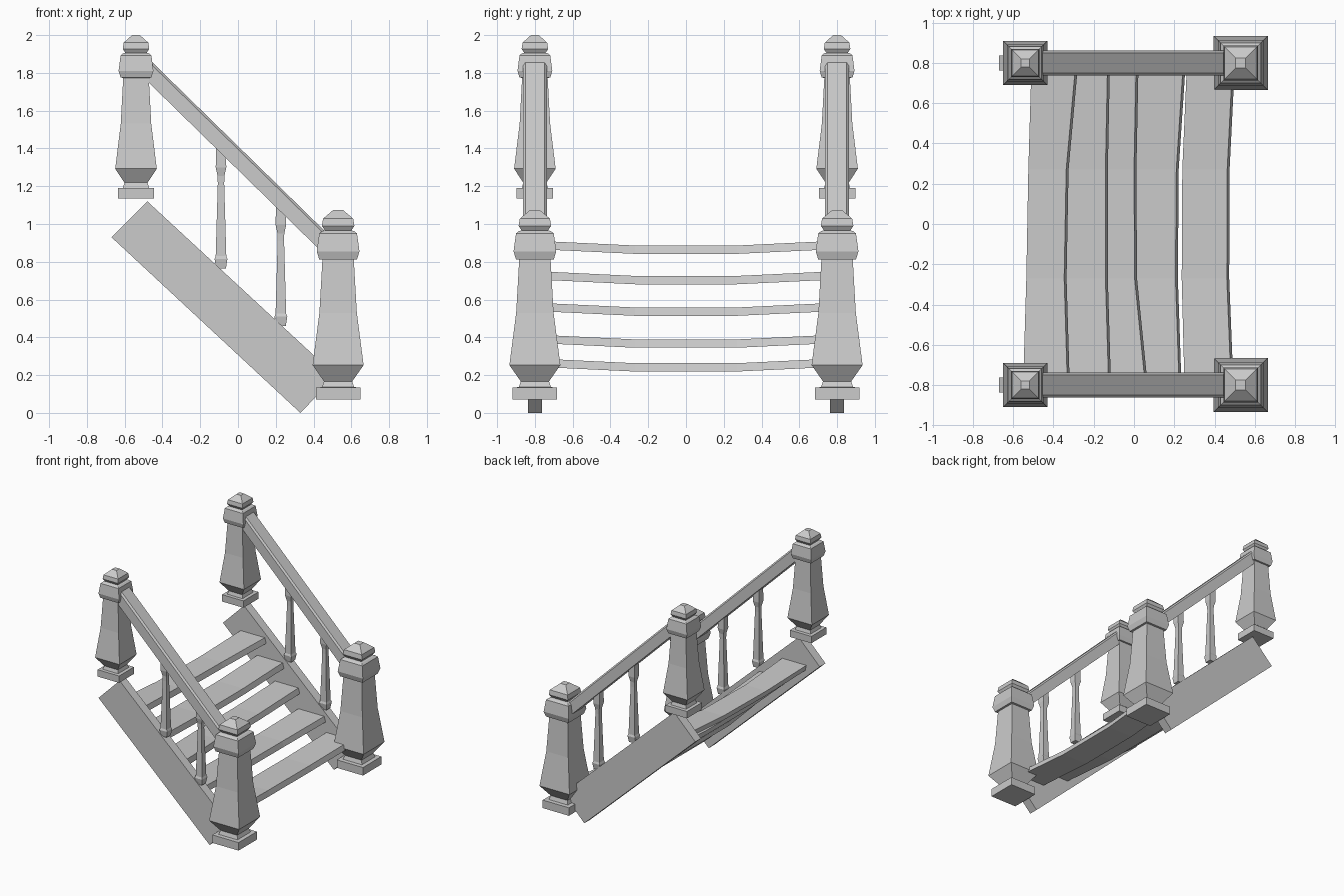
import bpy, bmesh
from mathutils import Vector

if "Cube" in bpy.data.objects:
    bpy.data.objects.remove(bpy.data.objects["Cube"])


def make_object(name, bm):
    bmesh.ops.recalc_face_normals(bm, faces=bm.faces)
    mesh = bpy.data.meshes.new(name)
    bm.to_mesh(mesh)
    bm.free()
    obj = bpy.data.objects.new(name, mesh)
    bpy.context.collection.objects.link(obj)
    return obj


def loft(name, rings):
    """Skin a list of equal-length point rings and cap both ends."""
    bm = bmesh.new()
    rows = [[bm.verts.new(p) for p in ring] for ring in rings]
    n = len(rows[0])
    for a, b in zip(rows, rows[1:]):
        for i in range(n):
            j = (i + 1) % n
            bm.faces.new((a[i], a[j], b[j], b[i]))
    bm.faces.new(rows[0][::-1])
    bm.faces.new(rows[-1])
    return make_object(name, bm)


def square_turning(name, x, y, profile):
    """Square-section post from (half width, height) pairs."""
    corners = ((-1, -1), (1, -1), (1, 1), (-1, 1))
    return loft(name, [[(x + r * cx, y + r * cy, z) for cx, cy in corners]
                       for r, z in profile])


# Newel post: half width, height above its foot
POST = [(.118, 0), (.118, .065), (.085, .066), (.075, .097), (.135, .183),
        (.099, .46), (.083, .742), (.1, .743), (.113, .785), (.1, .88),
        (.085, .892), (.07, .896), (.086, .92), (.08, .958), (.025, 1.005)]

# Baluster: half width, height above its foot
BALUSTER = [(.026, 0), (.034, .05), (.028, .065), (.017, .45), (.018, .49),
            (.028, .535), (.026, .64)]

# Stringer outline in x, z
STRINGER = [(-.67, .93), (.33, 0), (.52, .195), (-.48, 1.12)]

for side, y in (("front", -.8), ("back", .8)):
    # Newel posts: a large one at the foot, a smaller one at the head
    square_turning(f"{side}_lower_post", .53, y, [(r, .07 + z) for r, z in POST])
    square_turning(f"{side}_upper_post", -.54, y,
                   [(r * .815, 1.135 + z * .861) for r, z in POST])

    # Sloping side board
    loft(f"{side}_stringer", [[(x, y + d, z) for x, z in STRINGER]
                              for d in (-.037, .037)])

    # Handrail with narrow chamfers along its upper edges
    section = [(-.063, -.045), (.063, -.045), (.063, .033),
               (.05, .045), (-.05, .045), (-.063, .033)]
    ends = [Vector((-.52, y, 1.858)), Vector((.5, y, .86))]
    run = (ends[1] - ends[0]).normalized()
    up = Vector((-run.z, 0, run.x))
    loft(f"{side}_handrail", [[e + up * v + Vector((0, u, 0)) for u, v in section]
                              for e in ends])

    # Balusters between side board and handrail
    for k, (x, z) in enumerate(((-.09, .765), (.227, .46)), 1):
        square_turning(f"{side}_baluster_{k}", x, y,
                       [(r, z + h) for r, h in BALUSTER])

# Sagging treads: top height, left edge and right edge at four stations in y
STATIONS = (-.77, -.27, .27, .77)
SAG = (0, -.024, -.024, 0)
TREADS = [
    (.91, (-.55, -.535, -.525, -.51), (-.32, -.335, -.325, -.28)),
    (.749, (-.36, -.37, -.37, -.36), (-.115, -.13, -.13, -.12)),
    (.582, (-.17, -.21, -.21, -.2), (.065, .015, .012, .022)),
    (.413, (.01, -.01, -.01, .01), (.235, .218, .222, .255)),
    (.287, (.25, .237, .24, .262), (.493, .473, .475, .5)),
]
for k, (top, left, right) in enumerate(TREADS, 1):
    rings = []
    for y, sag, x0, x1 in zip(STATIONS, SAG, left, right):
        z = top + sag
        rings.append([(x0, y, z), (x1 - .012, y, z),
                      (x1, y, z - .044), (x0 + .01, y, z - .044)])
    loft(f"tread_{k}", rings)
